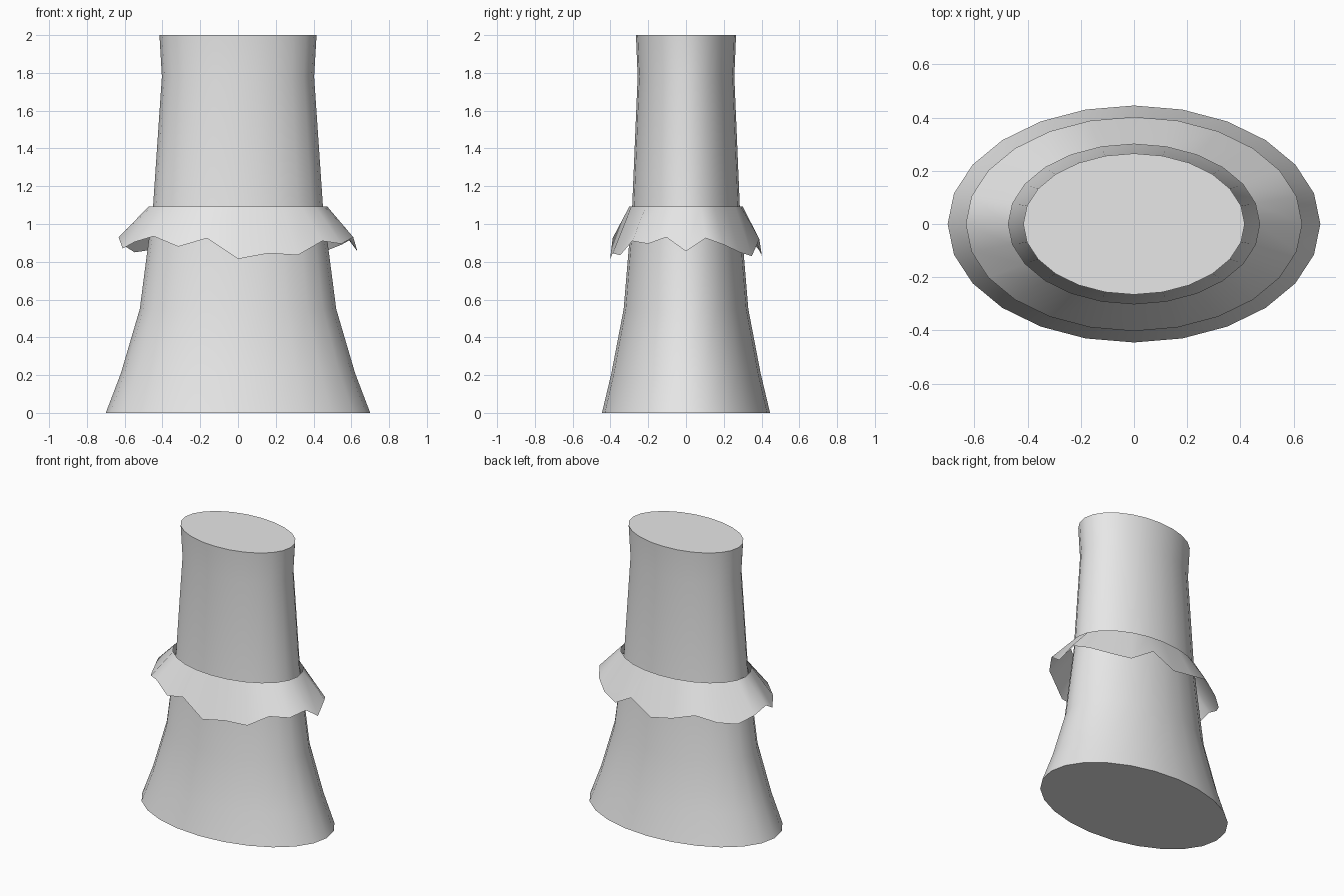
import bpy
import bmesh
from math import cos, sin, tau, radians

SIDES = 24

cube = bpy.data.objects.get("Cube")
if cube:
    bpy.data.objects.remove(cube)

# One plain grey for everything
grey = bpy.data.materials.new("light_grey")
grey.use_nodes = True
colour = (0.8, 0.8, 0.8, 1)
grey.diffuse_color = colour
grey.node_tree.nodes["Principled BSDF"].inputs["Base Color"].default_value = colour


def add_ring(bm, rx, ry, heights):
    """Elliptical ring of vertices, one height per vertex."""
    return [bm.verts.new((rx * cos(tau * i / SIDES), ry * sin(tau * i / SIDES), z))
            for i, z in enumerate(heights)]


def bridge(bm, low, high):
    for i in range(SIDES):
        j = (i + 1) % SIDES
        bm.faces.new((low[i], low[j], high[j], high[i]))


def finish(bm, name):
    mesh = bpy.data.meshes.new(name)
    bm.to_mesh(mesh)
    bm.free()
    mesh.materials.append(grey)
    obj = bpy.data.objects.new(name, mesh)
    bpy.context.collection.objects.link(obj)
    bpy.ops.object.select_all(action="DESELECT")
    obj.select_set(True)
    bpy.context.view_layer.objects.active = obj
    bpy.ops.object.shade_smooth_by_angle(angle=radians(40))
    return obj


# Flared oval trunk: half width, half depth, height
profile = [(0.70, 0.445, 0), (0.62, 0.395, 0.21), (0.52, 0.33, 0.55),
           (0.45, 0.285, 1.09), (0.403, 0.256, 1.78), (0.416, 0.265, 2)]
bm = bmesh.new()
rings = [add_ring(bm, rx, ry, [z] * SIDES) for rx, ry, z in profile]
for low, high in zip(rings, rings[1:]):
    bridge(bm, low, high)
bm.faces.new(rings[-1])
bm.faces.new(rings[0][::-1])
finish(bm, "trunk")

# Thin open collar with a ragged hem, heights running round from +x
hem = [0.855, 0.925, 0.89, 0.85, 0.83, 0.92, 0.83, 0.86, 0.905, 0.865, 0.85, 0.89,
       0.93, 0.87, 0.905, 0.935, 0.88, 0.925, 0.815, 0.845, 0.835, 0.91, 0.895, 0.93]
bm = bmesh.new()
bridge(bm, add_ring(bm, 0.632, 0.402, hem), add_ring(bm, 0.472, 0.3, [1.093] * SIDES))
finish(bm, "ragged_collar")
